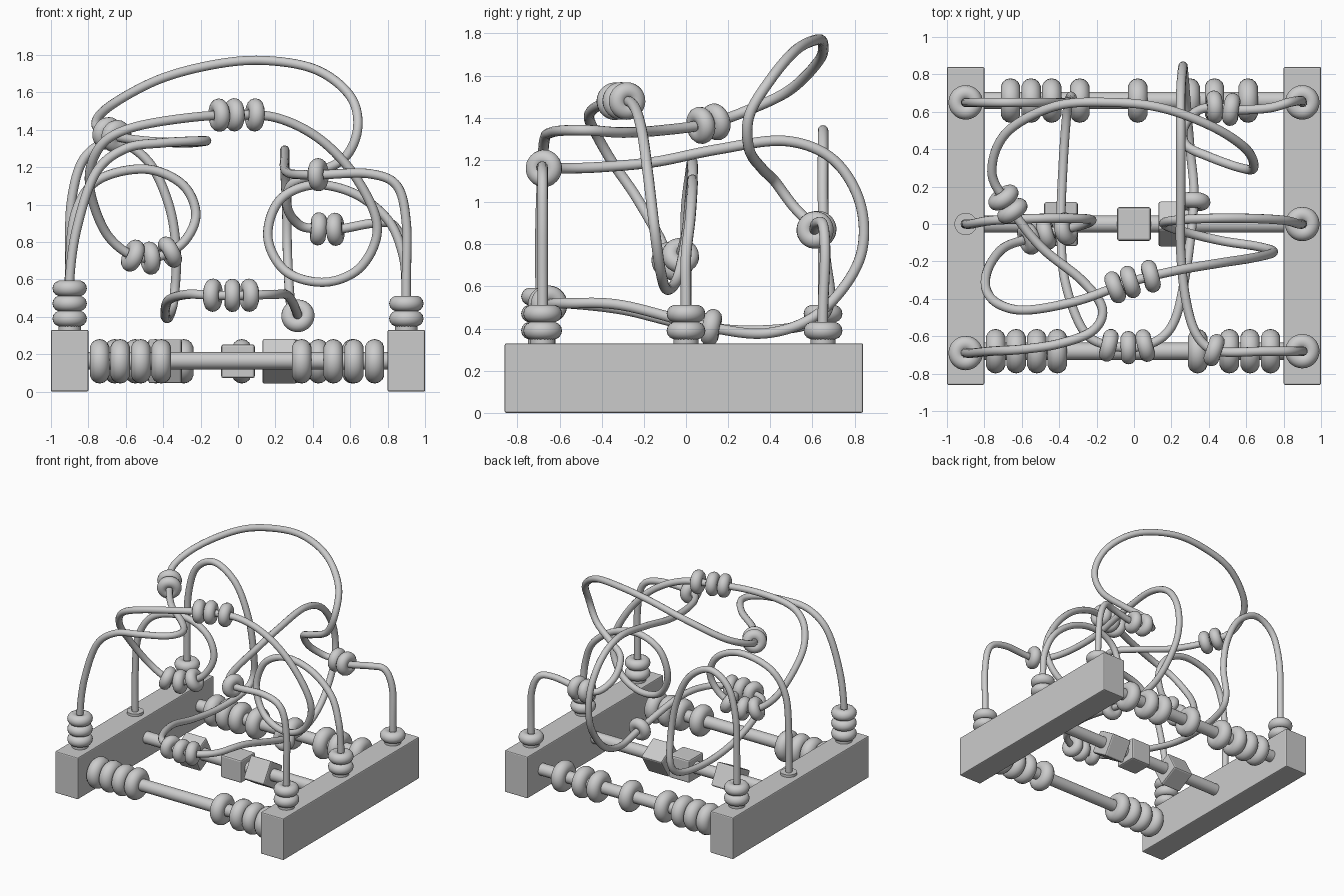
import bpy, math
from mathutils import Vector, Matrix

def smooth(ob):
    for p in ob.data.polygons:
        p.use_smooth = True

def box(name, loc, size, rx=0, bevel=0.008):
    bpy.ops.mesh.primitive_cube_add(size=1, location=loc, rotation=(rx, 0, 0))
    ob = bpy.context.object
    ob.name = name
    ob.scale = size
    bpy.ops.object.transform_apply(location=False, rotation=False, scale=True)
    m = ob.modifiers.new("soft_edges", 'BEVEL')
    m.width, m.segments = bevel, 2
    return ob

def cylinder(name, loc, r, depth, rot=(0, 0, 0)):
    bpy.ops.mesh.primitive_cylinder_add(vertices=24, radius=r, depth=depth, location=loc, rotation=rot)
    bpy.context.object.name = name
    bpy.ops.object.shade_smooth_by_angle()

def bead(name, loc, axis, major, minor):
    bpy.ops.mesh.primitive_torus_add(major_radius=major, minor_radius=minor, major_segments=28, minor_segments=14)
    ob = bpy.context.object
    ob.name = name
    q = Vector((0, 0, 1)).rotation_difference(Vector(axis))
    ob.matrix_world = Matrix.Translation(loc) @ q.to_matrix().to_4x4()
    smooth(ob)

def spline(pts, n=10):
    # smooth path through the given points
    p = [Vector(c) for c in pts]
    p = [2 * p[0] - p[1]] + p + [2 * p[-1] - p[-2]]
    out = []
    for a, b, c, d in zip(p, p[1:], p[2:], p[3:]):
        for i in range(n):
            t = i / n
            out.append(0.5 * (2 * b + (c - a) * t + (2 * a - 5 * b + 4 * c - d) * t * t
                              + (3 * b - a - 3 * c + d) * t ** 3))
    return out + [p[-2]]

def wire(name, pts, bead_spots):
    path = spline(pts)
    cu = bpy.data.curves.new(name, 'CURVE')
    cu.dimensions = '3D'
    cu.bevel_depth, cu.bevel_resolution = 0.025, 4
    s = cu.splines.new('POLY')
    s.points.add(len(path) - 1)
    for q, v in zip(s.points, path):
        q.co = (*v, 1)
    s.use_smooth = True
    bpy.context.collection.objects.link(bpy.data.objects.new(name, cu))
    # beads sit on the nearest place of the wire
    for spot in bead_spots:
        best = None
        for i in range(len(path) - 1):
            a, b = path[i], path[i + 1]
            t = max(0, min(1, (Vector(spot) - a).dot(b - a) / max((b - a).length_squared, 1e-9)))
            c = a.lerp(b, t)
            d = (c - Vector(spot)).length
            if best is None or d < best[0]:
                best = (d, c, b - a)
        bead(name + "_bead", best[1], best[2], 0.047, 0.042)

# end beams
for side, x in (("left", -0.9), ("right", 0.9)):
    box(side + "_beam", (x, -0.01, 0.165), (0.2, 1.7, 0.33))

# lower rods
for n, y in (("front", -0.68), ("middle", 0.0), ("back", 0.66)):
    cylinder(n + "_rod", (0, y, 0.165), 0.046, 1.64, (0, math.pi / 2, 0))

# large beads on the front and back rods
for n, y, xs in (("front", -0.68, (-0.74, -0.63, -0.52, -0.41, 0.34, 0.51, 0.62, 0.73)),
                 ("back", 0.66, (-0.66, -0.55, -0.44, -0.29, 0.02, 0.30, 0.43, 0.61))):
    for x in xs:
        bead(n + "_rod_bead", (x, y, 0.162), (1, 0, 0), 0.066, 0.053)

# cubes on the middle rod
for x, ang in ((-0.39, 28), (0, 0), (0.22, -32)):
    box("rod_cube", (x, 0, 0.162), (0.18, 0.18, 0.18), math.radians(ang), 0.012)

# post collars and stacked beads
for x, y, count in ((-0.9, -0.69, 3), (-0.9, 0, 0), (-0.9, 0.65, 2),
                    (0.9, -0.68, 2), (0.9, 0, 2), (0.9, 0.65, 1)):
    cylinder("post_collar", (x, y, 0.335), 0.06, 0.03)
    for i in range(count):
        bead("post_bead", (x, y, 0.39 + 0.081 * i), (0, 0, 1), 0.05, 0.042)

# wire from back left to front right
wire("low_wire", [
    (-.9, .65, .3), (-.9, .65, .7), (-.89, .65, 1.02), (-.82, .65, 1.25), (-.66, .65, 1.34),
    (-.48, .65, 1.23), (-.37, .65, 1.0), (-.33, .66, .75), (-.34, .68, .52), (-.36, .58, .42),
    (-.38, .3, .39), (-.39, 0, .42), (-.37, -.3, .49), (-.27, -.57, .52), (-.13, -.65, .515),
    (.06, -.65, .515), (.2, -.55, .52), (.27, -.3, .51), (.32, .12, .405), (.3, .4, .38),
    (.28, .64, .48), (.265, .82, .72), (.26, .83, .98), (.25, .7, 1.2), (.25, .47, 1.29),
    (.25, .15, 1.25), (.25, -.15, 1.19), (.28, -.42, 1.165), (.34, -.6, 1.16), (.45, -.68, 1.16),
    (.7, -.68, 1.165), (.85, -.68, 1.1), (.9, -.68, .9), (.9, -.68, .6), (.9, -.68, .3)],
    [(-.135, -.65, .515), (-.03, -.65, .515), (.06, -.65, .515), (.32, .12, .405), (.43, -.67, 1.16)])

# wire from front left to back right
wire("high_wire", [
    (-.9, -.69, .3), (-.9, -.69, .6), (-.86, -.69, .88), (-.76, -.68, 1.17), (-.6, -.67, 1.3),
    (-.4, -.64, 1.33), (-.22, -.57, 1.34), (-.17, -.45, 1.34), (-.28, -.3, 1.33), (-.5, -.12, 1.34),
    (-.67, .1, 1.37), (-.76, .28, 1.43), (-.68, .49, 1.53), (-.42, .63, 1.67), (-.12, .65, 1.75),
    (.15, .62, 1.77), (.42, .52, 1.72), (.6, .4, 1.58), (.64, .3, 1.41), (.57, .3, 1.25),
    (.4, .36, 1.16), (.28, .42, 1.1), (.265, .51, .98), (.33, .6, .89), (.43, .625, .87),
    (.55, .61, .87), (.72, .62, .9), (.83, .65, .89), (.89, .66, .75), (.9, .65, .5), (.9, .65, .3)],
    [(-.65, .07, 1.365), (-.7, .14, 1.38), (.43, .625, .87), (.52, .61, .87)])

# wire from middle left to middle right
wire("looped_wire", [
    (-.9, 0, .3), (-.9, 0, .65), (-.87, 0, .95), (-.75, .02, 1.13), (-.5, .03, 1.19),
    (-.3, .03, 1.11), (-.225, .02, .95), (-.29, -.01, .8), (-.43, -.04, .72), (-.57, -.08, .73),
    (-.7, -.13, .84), (-.78, -.24, 1.03), (-.79, -.35, 1.19), (-.72, -.43, 1.33), (-.57, -.46, 1.41),
    (-.3, -.41, 1.46), (-.02, -.31, 1.48), (.22, -.25, 1.46), (.45, -.21, 1.34), (.64, -.18, 1.13),
    (.745, -.15, .88), (.66, -.12, .67), (.47, -.09, .585), (.26, -.04, .64), (.16, 0, .82),
    (.22, .02, 1.02), (.4, .03, 1.105), (.62, .03, 1.06), (.8, .02, .92), (.88, 0, .74),
    (.9, 0, .55), (.9, 0, .3)],
    [(-.56, -.08, .73), (-.47, -.05, .72), (-.36, -.03, .74),
     (-.1, -.34, 1.475), (-.02, -.31, 1.48), (.09, -.28, 1.475)])
